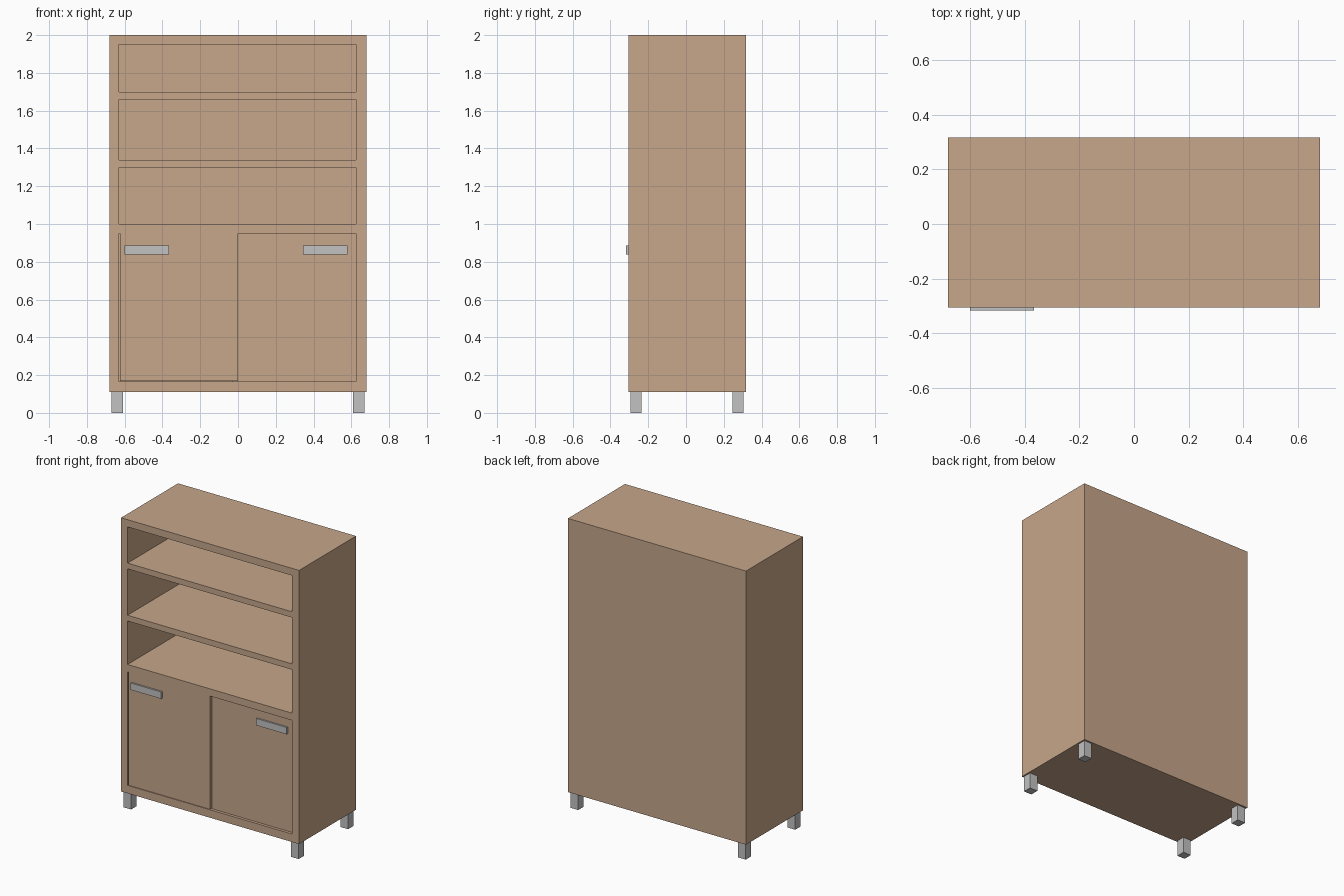
import bpy
import bmesh
from mathutils import Vector

cube = bpy.data.objects.get("Cube")
if cube:
    bpy.data.objects.remove(cube, do_unlink=True)


def material(name, rgb):
    mat = bpy.data.materials.new(name)
    mat.use_nodes = True
    mat.diffuse_color = (*rgb, 1)
    mat.node_tree.nodes["Principled BSDF"].inputs["Base Color"].default_value = (*rgb, 1)
    return mat


wood = material("light wood", (0.57, 0.385, 0.255))
metal = material("grey metal", (0.54, 0.54, 0.54))


def box(name, x, y, z, mat):
    """Box from its (low, high) range on each axis."""
    low, high = (Vector(corner) for corner in zip(x, y, z))
    bm = bmesh.new()
    bmesh.ops.create_cube(bm, size=1)
    bmesh.ops.scale(bm, vec=high - low, verts=bm.verts)
    mesh = bpy.data.meshes.new(name)
    bm.to_mesh(mesh)
    bm.free()
    mesh.materials.append(mat)
    obj = bpy.data.objects.new(name, mesh)
    obj.location = (low + high) / 2
    bpy.context.collection.objects.link(obj)
    return obj


FRONT, BACK = -0.305, 0.317
INNER_LEFT, INNER_RIGHT = 0.625, -0.63

# Cabinet body, hollowed into three open shelves and a door compartment
body = box("cabinet_body", (-0.68, 0.68), (FRONT, BACK), (0.11, 2), wood)
bpy.context.view_layer.objects.active = body
for z in [(0.165, 0.95), (1.0, 1.3), (1.34, 1.66), (1.7, 1.95)]:
    cutter = box("compartment_cutter", (INNER_RIGHT, INNER_LEFT),
                 (FRONT - 0.1, BACK - 0.05), z, wood)
    cutter.hide_render = True
    mod = body.modifiers.new("compartment", "BOOLEAN")
    mod.operation = "DIFFERENCE"
    mod.solver = "EXACT"
    mod.object = cutter
    bpy.ops.object.modifier_apply(modifier=mod.name)
    bpy.data.objects.remove(cutter, do_unlink=True)

# Sliding doors: the right one flush with the frame, the left one behind it
TRACK = 0.02
box("right_door", (INNER_RIGHT + 0.006, 0), (FRONT, FRONT + TRACK), (0.168, 0.95), wood)
box("left_door", (-0.03, INNER_LEFT), (FRONT + TRACK, FRONT + 2 * TRACK), (0.165, 0.95), wood)

# Bar handles
for name, x, face in [("right_handle", (-0.6, -0.365), FRONT),
                      ("left_handle", (0.345, 0.58), FRONT + TRACK)]:
    box(name, x, (face - 0.012, face), (0.838, 0.885), metal)

# Square feet
for side, x in [("left", 0.64), ("right", -0.64)]:
    for end, y in [("front", -0.265), ("back", 0.275)]:
        box(f"{end}_{side}_foot", (x - 0.03, x + 0.03), (y - 0.03, y + 0.03), (0, 0.11), metal)
